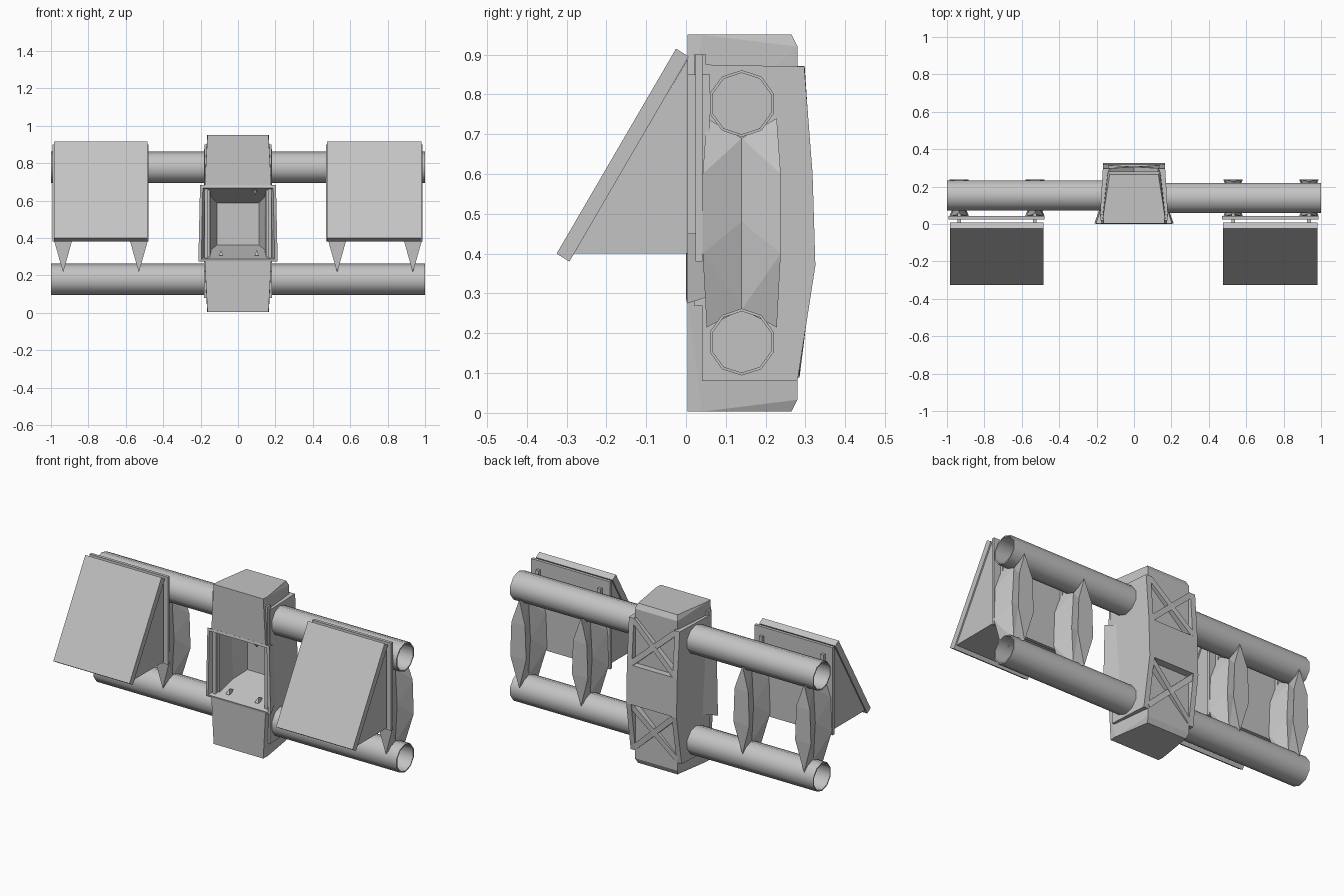
import bpy, bmesh, math
from mathutils import Vector

cube = bpy.data.objects.get("Cube")
if cube:
    bpy.data.objects.remove(cube)

grey = bpy.data.materials.new("plain_grey")
grey.use_nodes = True
grey.diffuse_color = (0.55, 0.55, 0.55, 1)
bsdf = next(n for n in grey.node_tree.nodes if n.type == 'BSDF_PRINCIPLED')
bsdf.inputs["Base Color"].default_value = (0.55, 0.55, 0.55, 1)


def finish(name, bm):
    bmesh.ops.recalc_face_normals(bm, faces=bm.faces)
    mesh = bpy.data.meshes.new(name)
    bm.to_mesh(mesh)
    bm.free()
    mesh.materials.append(grey)
    ob = bpy.data.objects.new(name, mesh)
    bpy.context.collection.objects.link(ob)
    return ob


def hull(name, points):
    bm = bmesh.new()
    for p in points:
        bm.verts.new(p)
    bmesh.ops.convex_hull(bm, input=bm.verts)
    bmesh.ops.dissolve_limit(bm, angle_limit=0.01, verts=bm.verts, edges=bm.edges)
    return finish(name, bm)


def box(name, x, y, z):
    return hull(name, [(a, b, c) for a in x for b in y for c in z])


def prism(name, x, outline):
    return hull(name, [(a, y, z) for a in x for y, z in outline])


def loft(name, rings, closed=False):
    """Skin a list of rings with quads; optionally join last to first."""
    bm = bmesh.new()
    rows = [[bm.verts.new(p) for p in r] for r in rings]
    pairs = list(zip(rows, rows[1:]))
    if closed:
        pairs.append((rows[-1], rows[0]))
    for a, b in pairs:
        for i in range(len(a)):
            j = (i + 1) % len(a)
            bm.faces.new((a[i], a[j], b[j], b[i]))
    return bm, rows


def tube(name, x0, x1, y, z):
    def ring(x, r):
        return [(x, y + r * math.sin(k * math.tau / 10),
                 z + r * math.cos(k * math.tau / 10)) for k in range(10)]
    bm, _ = loft(name, [ring(x0, .084), ring(x1, .084), ring(x1, .077), ring(x0, .077)], True)
    ob = finish(name, bm)
    bpy.context.view_layer.objects.active = ob
    ob.select_set(True)
    bpy.ops.object.shade_smooth_by_angle(angle=math.radians(40))
    ob.select_set(False)


# Side arms: tubes, wedge panels and faceted brackets
for side, s in (("left", 1), ("right", -1)):
    tube_y = 0.14 if s > 0 else 0.153
    for level, z in (("upper", 0.777), ("lower", 0.178)):
        tube(f"{side}_{level}_tube", s * 0.17, s, tube_y, z)
    x = (0.477, 0.98) if s > 0 else (-0.985, -0.485)
    inner = (x[0] + 0.008, x[1] - 0.008)
    outer = (x[0] - 0.007, x[1] + 0.007)
    prism(f"{side}_sloped_panel", x,
          [(-0.025, 0.915), (0.007, 0.895), (-0.293, 0.38), (-0.325, 0.4)])
    prism(f"{side}_panel_wedge", inner, [(0.005, 0.89), (0.005, 0.4), (-0.285, 0.4)])
    box(f"{side}_back_plate", outer, (0.024, 0.042), (0.38, 0.9))
    for n, bx in (("inner", 0.53), ("outer", 0.935)):
        c = s * bx
        box(f"{side}_{n}_spacer", (c - .01, c + .01), (0, .06), (.45, .85))
        # two tapering blades meet on the tube axis
        for part, edge in (("front", 0.052), ("rear", 0.228)):
            out = 0.01 if part == "rear" else -0.01
            pts = [(c, edge, 0.74), (c, 0.14, 0.69), (c, edge, 0.215), (c, 0.14, 0.26)]
            for d in (-1, 1):
                pts += [(c + d * 0.052, edge + out, 0.40),
                        (c + d * 0.045, edge + out, 0.60),
                        (c + d * 0.012, 0.14, 0.48)]
            hull(f"{side}_{n}_{part}_blade", pts)

# Central body: tapered end blocks
for level, end, inside, shift in (("top", 0.95, 0.675, -1), ("bottom", 0.003, 0.28, 1)):
    near = end + shift * 0.03
    back = 0.60 if level == "top" else 0.37
    hull(f"{level}_block",
         [(d * w, y, z) for d in (-1, 1) for w, y, z in (
             (0.163, 0.004, end), (0.178, 0.004, inside),
             (0.13, 0.265, end), (0.14, 0.28, near),
             (0.14, 0.28, inside), (0.165, 0.04, end))])
    # closing wall behind the diagonal braces
    box(f"{level}_rear_wall", (-0.14, 0.14), (0.25, 0.28), sorted((inside, back)))

# Side plates with angled rear edge
outline = [(0.04, 0.875), (0.297, 0.87), (0.318, 0.6),
           (0.325, 0.37), (0.28, 0.08), (0.04, 0.08)]
for side, s in (("left", 1), ("right", -1)):
    hull(f"{side}_side_plate",
         [(s * (w - (y - 0.04) * 0.06), y, z) for w in (0.15, 0.182) for y, z in outline])
    box(f"{side}_front_strip", sorted((s * 0.16, s * 0.18)), (0.02, 0.05), (0.27, 0.9))

# Rear centre box
prism("rear_box", (-0.145, 0.145), [(0.262, 0.37), (0.325, 0.37), (0.318, 0.6), (0.262, 0.6)])


# Crossed braces on the rear
def brace(name, a, b):
    a, b = Vector(a), Vector(b)
    across = (b - a).cross(Vector((0, 1, 0))).normalized() * 0.016
    lift = Vector((0, -0.05, 0))
    hull(name, [p + q + r for p in (a, b) for q in (across, -across) for r in (lift, lift * 0)])


for s in (1, -1):
    tag = "rising" if s > 0 else "falling"
    brace(f"upper_{tag}_brace", (-s * .14, .315, .61), (s * .14, .298, .86))
    brace(f"lower_{tag}_brace", (-s * .14, .285, .10), (s * .14, .318, .36))


# Front recess: thin funnel with a closed back
def rect(y, wb, wt, z0, z1):
    return [(-wb, y, z0), (wb, y, z0), (wt, y, z1), (-wt, y, z1)]


bm, rows = loft("front_recess", [
    rect(0.258, 0.12, 0.12, 0.355, 0.595), rect(0.003, 0.212, 0.203, 0.275, 0.682),
    rect(0.0, 0.196, 0.188, 0.287, 0.668), rect(0.25, 0.113, 0.113, 0.363, 0.588)])
bm.faces.new(rows[0])
bm.faces.new(rows[-1])
finish("front_recess", bm)

# Small fins inside the recess
for n, x, z, h in (("left_lower", .1, .305, .03), ("right_lower", -.09, .305, .03),
                   ("left_upper", .09, .655, -.03)):
    hull(f"{n}_fin", [(x - .012, .03, z), (x + .012, .03, z), (x, .1, z), (x, .05, z + h)])
